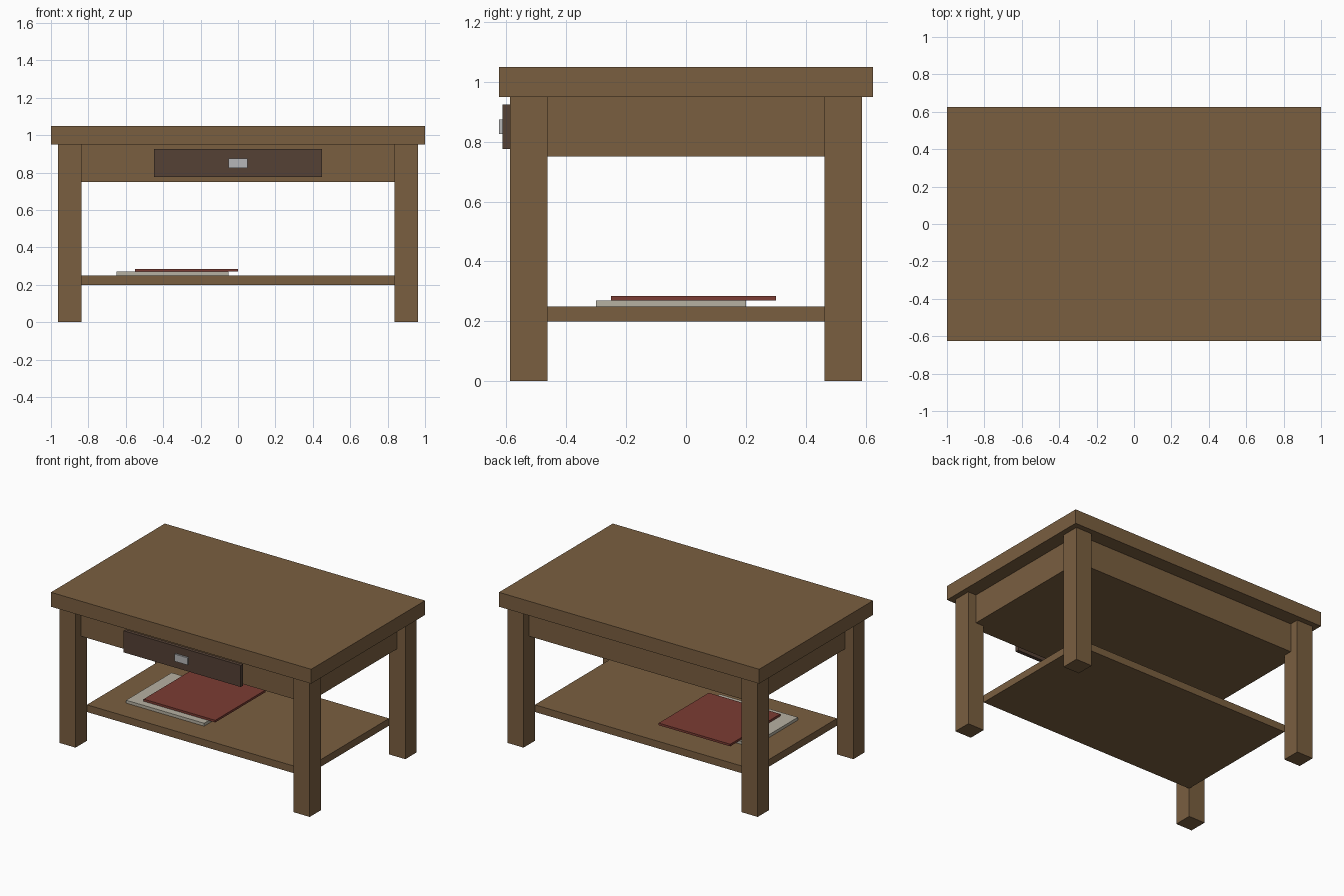
import bpy

if "Cube" in bpy.data.objects:
    bpy.data.objects.remove(bpy.data.objects["Cube"])


def material(name, rgb):
    mat = bpy.data.materials.new(name)
    mat.diffuse_color = (*rgb, 1.0)
    mat.use_nodes = True
    mat.node_tree.nodes["Principled BSDF"].inputs["Base Color"].default_value = mat.diffuse_color
    return mat


wood = material("wood", (0.195, 0.114, 0.051))
dark_wood = material("dark_wood", (0.09, 0.053, 0.036))
metal = material("metal", (0.47, 0.47, 0.48))
paper = material("paper", (0.47, 0.44, 0.36))
red = material("red_cover", (0.2, 0.045, 0.033))


def box(name, x, y, z, mat):
    """Box from (min, max) ranges on each axis."""
    size = [b - a for a, b in (x, y, z)]
    centre = [(a + b) / 2 for a, b in (x, y, z)]
    bpy.ops.mesh.primitive_cube_add(size=1, location=centre)
    ob = bpy.context.object
    ob.name = name
    ob.scale = size
    bpy.ops.object.transform_apply(location=False, rotation=False, scale=True)
    ob.data.materials.append(mat)
    return ob


# Tabletop and the solid apron beneath it
box("tabletop", (-1, 1), (-0.625, 0.625), (0.95, 1.05), wood)
box("apron", (-0.9, 0.9), (-0.525, 0.525), (0.75, 0.95), wood)

# Four square legs
LEG = 0.0625
for sx, side in ((-1, "left"), (1, "right")):
    for sy, end in ((-1, "front"), (1, "back")):
        cx, cy = sx * 0.9, sy * 0.525
        box(f"{end}_{side}_leg", (cx - LEG, cx + LEG), (cy - LEG, cy + LEG),
            (0, 0.95), wood)

# Lower shelf fitted between the legs
box("lower_shelf", (-0.8375, 0.8375), (-0.4625, 0.4625), (0.2, 0.25), wood)

# Drawer front and its handle
box("drawer_front", (-0.45, 0.45), (-0.6125, -0.5875), (0.775, 0.925), dark_wood)
box("drawer_handle", (-0.05, 0.05), (-0.625, -0.6), (0.825, 0.875), metal)

# Two magazines stacked on the shelf
box("lower_magazine", (-0.65, -0.05), (-0.3, 0.2), (0.25, 0.27), paper)
box("upper_magazine", (-0.55, 0.0), (-0.25, 0.3), (0.27, 0.285), red)
